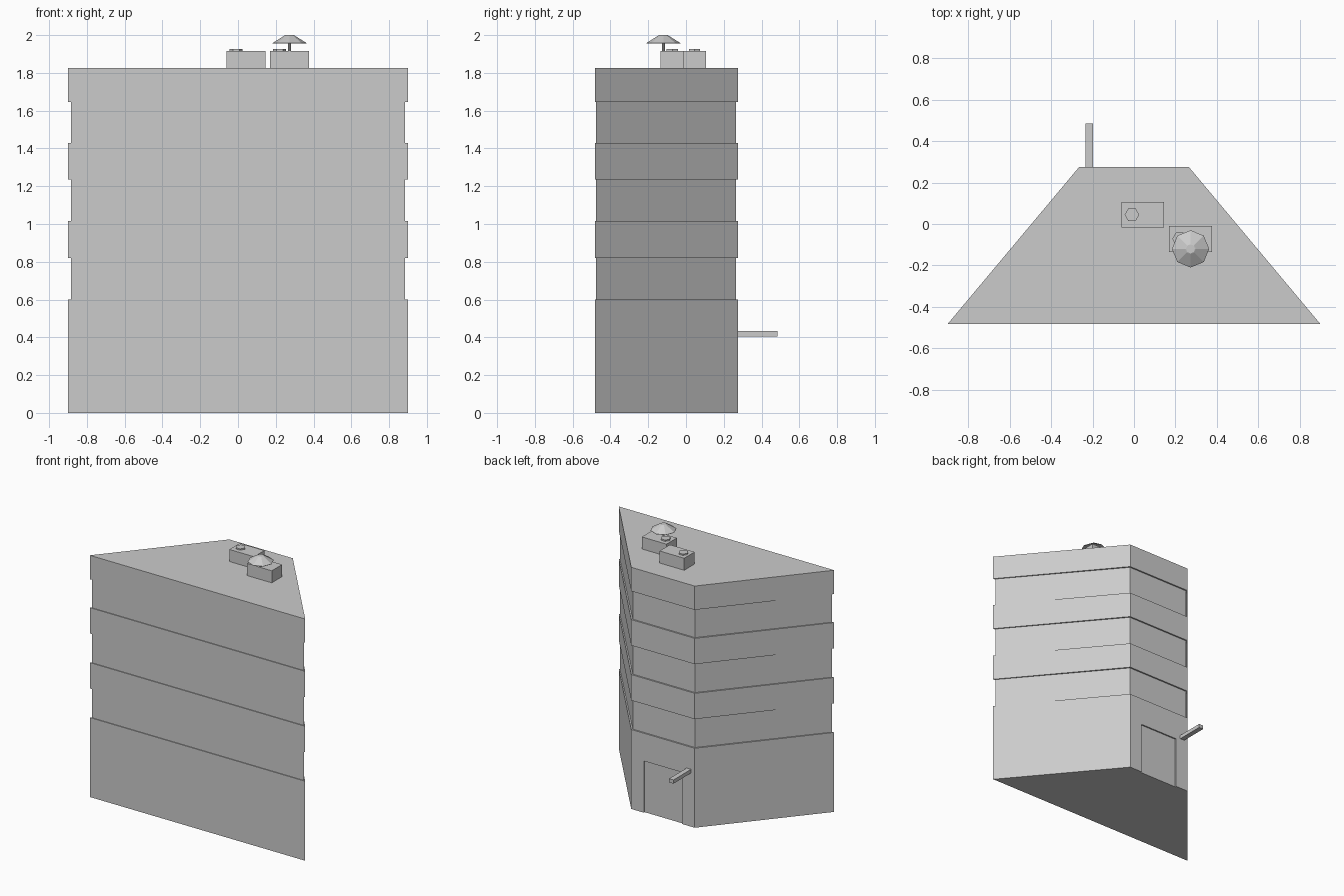
import bpy, bmesh, math

if "Cube" in bpy.data.objects:
    bpy.data.objects.remove(bpy.data.objects["Cube"])

grey = bpy.data.materials.new("concrete_grey")
grey.diffuse_color = (0.6, 0.6, 0.6, 1)
grey.use_nodes = True
grey.node_tree.nodes["Principled BSDF"].inputs["Base Color"].default_value = grey.diffuse_color


def finish(name, bm):
    bmesh.ops.recalc_face_normals(bm, faces=bm.faces)
    mesh = bpy.data.meshes.new(name)
    bm.to_mesh(mesh)
    bm.free()
    mesh.materials.append(grey)
    obj = bpy.data.objects.new(name, mesh)
    bpy.context.collection.objects.link(obj)
    return obj


def loft(name, rings):
    """Closed solid through a stack of rings with equal point counts."""
    bm = bmesh.new()
    loops = [[bm.verts.new(p) for p in ring] for ring in rings]
    n = len(loops[0])
    for a, b in zip(loops, loops[1:]):
        for i in range(n):
            j = (i + 1) % n
            bm.faces.new((a[i], a[j], b[j], b[i]))
    bm.faces.new(loops[0][::-1])
    bm.faces.new(loops[-1])
    return finish(name, bm)


def box(name, x0, x1, y0, y1, z0, z1):
    return loft(name, [[(x0, y0, z), (x1, y0, z), (x1, y1, z), (x0, y1, z)]
                       for z in (z0, z1)])


def turned(name, x, y, sides, profile, turn=0.0):
    """Faceted round part from (radius, height) pairs."""
    angles = [turn + 2 * math.pi * i / sides for i in range(sides)]
    return loft(name, [[(x + r * math.cos(a), y + r * math.sin(a), z)
                        for a in angles] for r, z in profile])


# Wedge-shaped tower with three recessed window bands
def outline(front_x, front_y, back_x, back_y, z):
    return [(-front_x, front_y, z), (front_x, front_y, z),
            (back_x, back_y, z), (-back_x, back_y, z)]


WIDE = (0.90, -0.483, 0.265, 0.275)
NARROW = (0.885, -0.477, 0.26, 0.264)
rings = [outline(*WIDE, 0)]
for low, high in ((0.60, 0.82), (1.015, 1.235), (1.43, 1.645)):
    rings += [outline(*WIDE, low), outline(*NARROW, low),
              outline(*NARROW, high), outline(*WIDE, high)]
rings.append(outline(*WIDE, 1.825))
tower = loft("tower", rings)

# Shallow doorway recess in the back wall
cutter = box("doorway_cutter", -0.16, 0.16, 0.265, 0.35, -0.1, 0.39)
cutter.hide_render = True
cutter.hide_viewport = True
cut = tower.modifiers.new("doorway", "BOOLEAN")
cut.operation = "DIFFERENCE"
cut.solver = "EXACT"
cut.object = cutter

# Sign bar sticking out beside the door
box("sign_bar", -0.235, -0.198, 0.27, 0.485, 0.405, 0.433)

# Rooftop units, each with a hexagonal vent cap
for label, x, y in (("left", -0.06, -0.017), ("right", 0.17, -0.134)):
    box("roof_unit_" + label, x, x + 0.206, y, y + 0.124, 1.82, 1.916)
    turned("vent_cap_" + label, x + 0.05, y + 0.062, 6,
           [(0.035, 1.91), (0.035, 1.926)])

# Faceted canopy on a thin pole
turned("canopy_pole", 0.273, -0.12, 8, [(0.008, 1.91), (0.008, 1.99)])
turned("canopy", 0.273, -0.12, 8,
       [(0.09, 1.956), (0.09, 1.958), (0.026, 1.998), (0.022, 2.0)])
